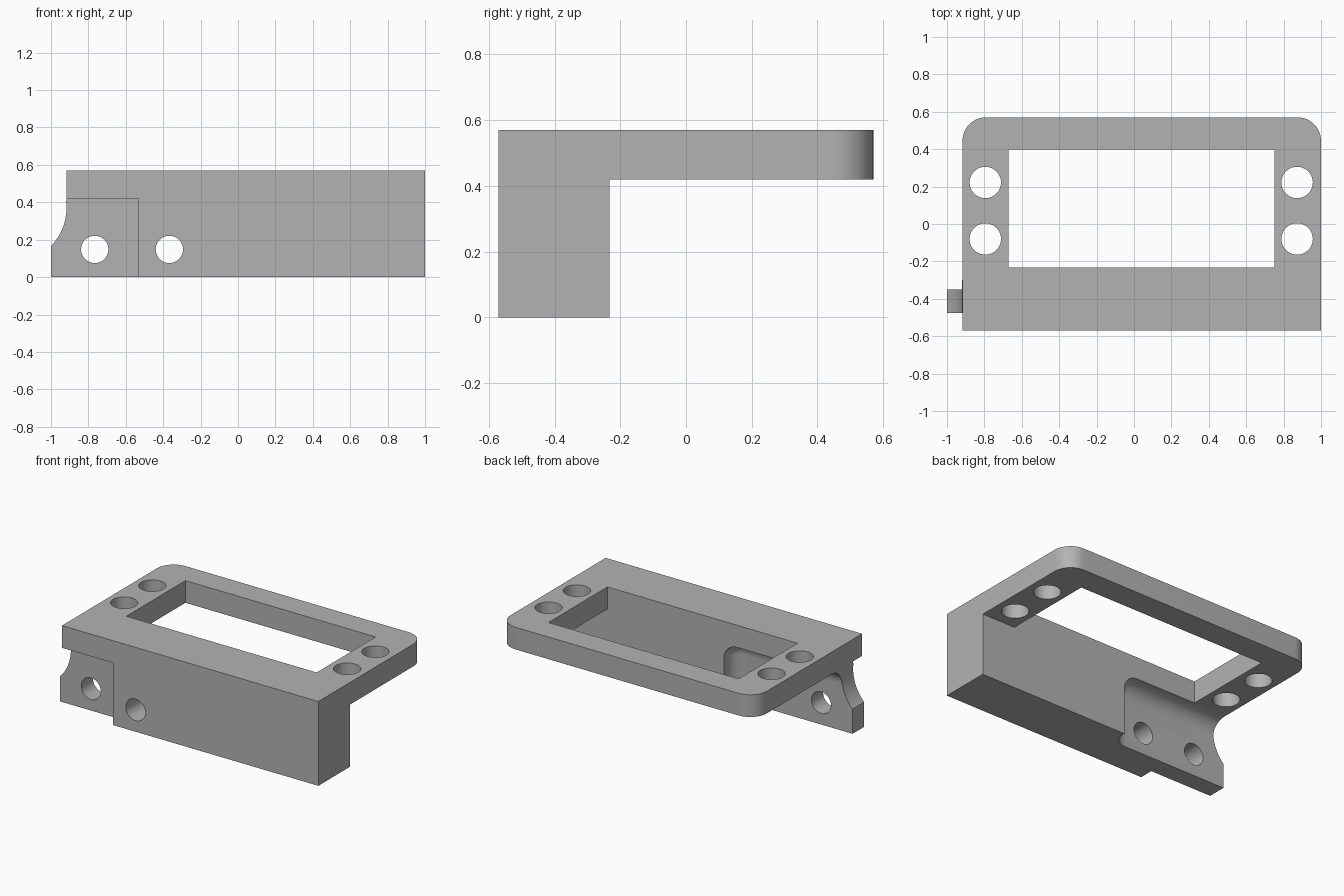
import bpy, bmesh, math
from mathutils import Vector

if "Cube" in bpy.data.objects:
    bpy.data.objects.remove(bpy.data.objects["Cube"])

grey = bpy.data.materials.new("plain grey")
grey.diffuse_color = (0.45, 0.45, 0.45, 1)
grey.use_nodes = True
grey.node_tree.nodes["Principled BSDF"].inputs["Base Color"].default_value = grey.diffuse_color


def finish(name, bm):
    bmesh.ops.recalc_face_normals(bm, faces=bm.faces[:])
    me = bpy.data.meshes.new(name)
    bm.to_mesh(me)
    bm.free()
    me.materials.append(grey)
    ob = bpy.data.objects.new(name, me)
    bpy.context.collection.objects.link(ob)
    return ob


def prism(name, pts, axis, lo, hi):
    """Extrude a closed 2D outline along one axis (0 = x, 1 = y, 2 = z)."""
    def place(p):
        v = list(p)
        v.insert(axis, lo)
        return v
    bm = bmesh.new()
    face = bm.faces.new([bm.verts.new(place(p)) for p in pts])
    ext = bmesh.ops.extrude_face_region(bm, geom=[face])
    move = Vector((0, 0, 0))
    move[axis] = hi - lo
    bmesh.ops.translate(bm, vec=move, verts=[g for g in ext["geom"] if isinstance(g, bmesh.types.BMVert)])
    return finish(name, bm)


def box(name, x0, x1, y0, y1, z0, z1):
    return prism(name, [(x0, y0), (x1, y0), (x1, y1), (x0, y1)], 2, z0, z1)


def arc(cx, cy, r, a0, a1, n):
    return [(cx + r * math.cos(math.radians(a0 + (a1 - a0) * i / n)),
             cy + r * math.sin(math.radians(a0 + (a1 - a0) * i / n))) for i in range(n + 1)]


def cut(target, cutter, operation='DIFFERENCE'):
    mod = target.modifiers.new("cut", 'BOOLEAN')
    mod.operation = operation
    mod.solver = 'EXACT'
    mod.object = cutter
    bpy.context.view_layer.objects.active = target
    bpy.ops.object.modifier_apply(modifier=mod.name)
    bpy.data.objects.remove(cutter)


LEFT, BACK, UNDER, TOP = -0.917, -0.232, 0.42, 0.57

# L-shaped body: front wall plus flat top plate
body = prism("mounting_bracket",
             [(-0.57, 0), (BACK, 0), (BACK, UNDER), (0.57, UNDER), (0.57, TOP), (-0.57, TOP)],
             0, -1, 1)

# Left end: plate side above, concave arc down to the tab tip
end_arc = arc(-1.207, 0.37, 0.29, -49, 9.9, 16)
end_arc[0] = (-1.0, 0.15)
cut(body, prism("end_cutter", [(-1.3, 0.15)] + end_arc[:-1]
                + [(LEFT, UNDER), (LEFT, 0.7), (-1.3, 0.7)], 1, -1, 1))

# Step in front of the tab
cut(body, box("step_cutter", -1.5, -0.535, -1, -0.475, -0.5, UNDER))

# Rounded pocket behind the tab
R = 0.1
pocket = box("pocket_cutter", -1.5, -0.12, -0.35, 0.0, -0.5, UNDER)
bm = bmesh.new()
bm.from_mesh(pocket.data)
corner = min(bm.verts, key=lambda v: (v.co - Vector((-0.12, -0.35, UNDER))).length)
bmesh.ops.bevel(bm, geom=list(corner.link_edges), offset=R, segments=8, profile=0.5, affect='EDGES')
bm.to_mesh(pocket.data)
bm.free()
cut(body, pocket)

# Rounded rear corners of the plate
outline = ([(-1.2, -0.8), (1, -0.8)] + arc(0.875, 0.445, 0.125, 0, 90, 12)
           + arc(LEFT + 0.125, 0.445, 0.125, 90, 180, 12) + [(LEFT, 0.0), (-1.2, 0.0)])
cut(body, prism("corner_mask", outline, 2, -0.5, 1), 'INTERSECT')

# Window in the plate
cut(body, box("window_cutter", -0.672, 0.75, BACK, 0.398, 0.3, 0.8))

# Screw holes through the plate
for x in (-0.795, 0.872):
    for y in (-0.08, 0.222):
        cut(body, prism("plate_hole", arc(x, y, 0.084, 0, 351, 39), 2, 0.3, 0.8))

# Screw holes through the tab and wall
for x in (-0.766, -0.367):
    cut(body, prism("tab_hole", arc(x, 0.148, 0.073, 0, 351, 39), 1, -1, 0))

bpy.ops.object.select_all(action='DESELECT')
body.select_set(True)
bpy.context.view_layer.objects.active = body
bpy.ops.object.shade_smooth_by_angle(angle=math.radians(30))
